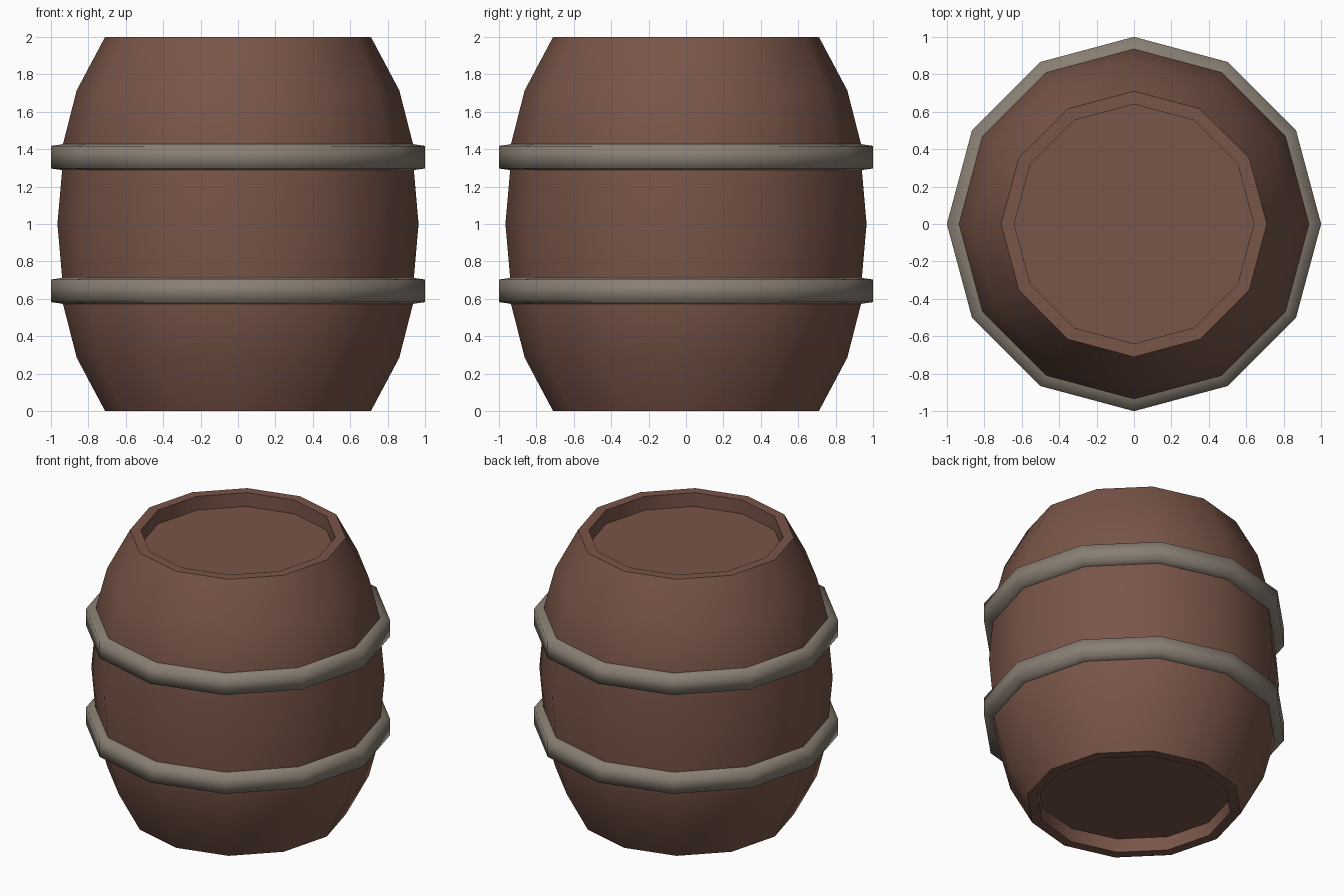
import bpy
import math

SIDES = 12

cube = bpy.data.objects.get("Cube")
if cube:
    bpy.data.objects.remove(cube, do_unlink=True)


def make_material(name, colour):
    mat = bpy.data.materials.new(name)
    mat.use_nodes = True
    mat.diffuse_color = colour
    bsdf = next(n for n in mat.node_tree.nodes if n.type == 'BSDF_PRINCIPLED')
    bsdf.inputs["Base Color"].default_value = colour
    bsdf.inputs["Roughness"].default_value = 0.8
    return mat


def lathe(name, profile, mat, closed=False, smooth_angle=40):
    """Revolve (radius, height) points around z; open profiles get end caps."""
    verts, faces = [], []
    for r, z in profile:
        for i in range(SIDES):
            a = math.tau * i / SIDES
            verts.append((r * math.cos(a), r * math.sin(a), z))
    rows = len(profile)
    for j in range(rows if closed else rows - 1):
        k = (j + 1) % rows
        for i in range(SIDES):
            n = (i + 1) % SIDES
            faces.append((j * SIDES + i, j * SIDES + n, k * SIDES + n, k * SIDES + i))
    if not closed:
        faces.append(tuple(reversed(range(SIDES))))
        faces.append(tuple(range((rows - 1) * SIDES, rows * SIDES)))
    mesh = bpy.data.meshes.new(name)
    mesh.from_pydata(verts, [], faces)
    mesh.materials.append(mat)
    obj = bpy.data.objects.new(name, mesh)
    bpy.context.collection.objects.link(obj)
    bpy.ops.object.select_all(action='DESELECT')
    obj.select_set(True)
    bpy.context.view_layer.objects.active = obj
    bpy.ops.object.shade_smooth_by_angle(angle=math.radians(smooth_angle))
    return obj


wood = make_material("brown_wood", (0.191, 0.091, 0.065, 1))
metal = make_material("grey_metal", (0.25, 0.212, 0.171, 1))

# Barrel body: recessed end, rim and bulging side, mirrored about mid height
lower = [(0.64, 0.1), (0.64, 0), (0.71, 0), (0.862, 2 / 7),
         (0.935, 4 / 7), (0.94, 5 / 7)]
upper = [(r, 2 - z) for r, z in reversed(lower)]
lathe("barrel_body", lower + [(0.965, 1)] + upper, wood)

# Two hoops with slightly sloped upper and lower faces
for name, z in (("lower_hoop", 4.5 / 7), ("upper_hoop", 9.5 / 7)):
    lathe(name, [(0.92, z - 0.072), (1, z - 0.06), (1, z + 0.06), (0.92, z + 0.072)],
          metal, closed=True, smooth_angle=85)
